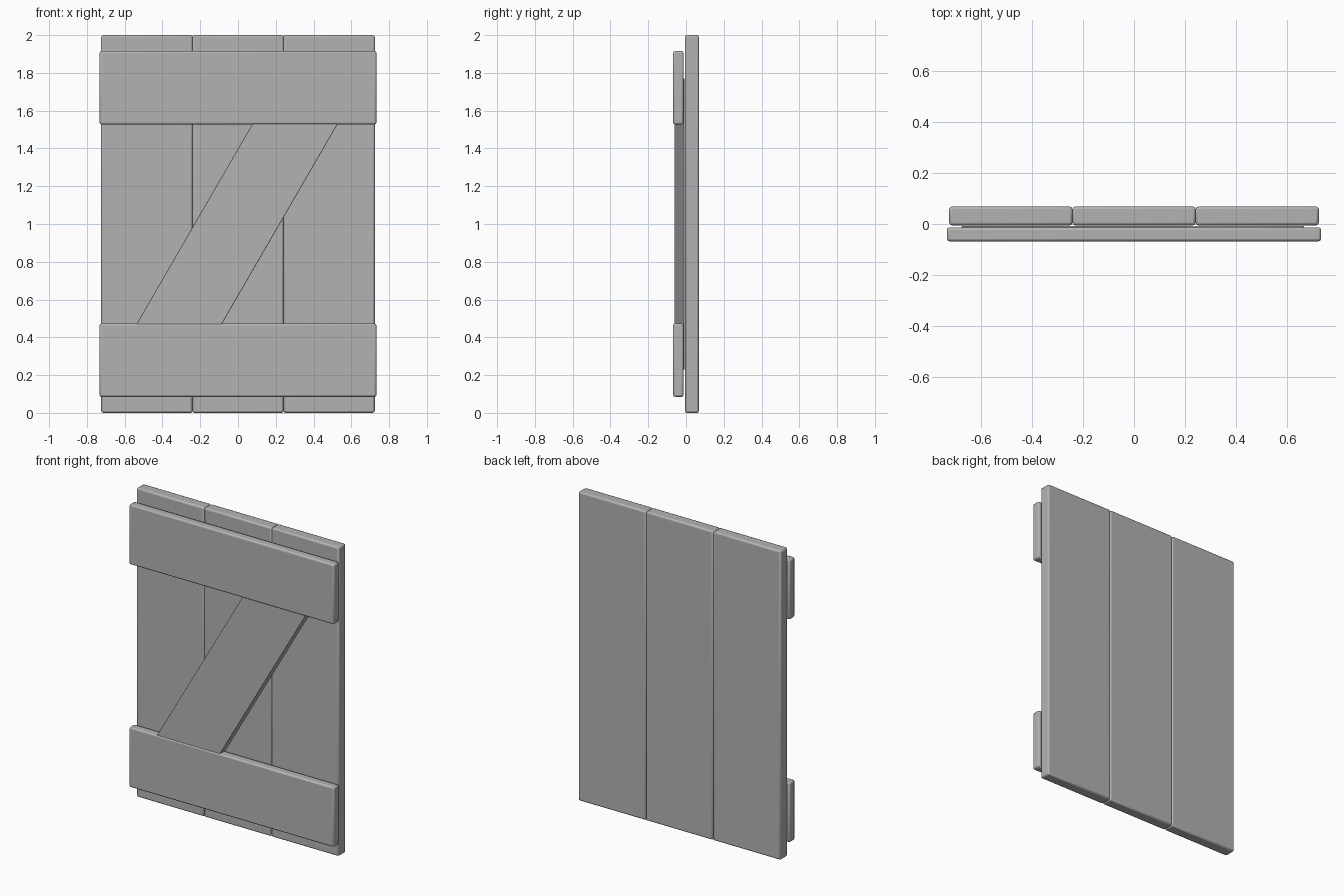
import bpy

cube = bpy.data.objects.get("Cube")
if cube:
    bpy.data.objects.remove(cube, do_unlink=True)

GREY = (0.45, 0.45, 0.45, 1.0)
mat = bpy.data.materials.new("plain grey")
mat.use_nodes = True
mat.diffuse_color = GREY
mat.node_tree.nodes["Principled BSDF"].inputs["Base Color"].default_value = GREY


def board(name, x0, x1, y0, y1, z0, z1, lean=0.0, bevel=0.01):
    """Bevelled board; lean slides the top sideways relative to the bottom."""
    verts = [(x + lean * (z - (z0 + z1) / 2), y, z)
             for z in (z0, z1) for y in (y0, y1) for x in (x0, x1)]
    faces = [(0, 2, 3, 1), (4, 5, 7, 6), (0, 1, 5, 4),
             (2, 6, 7, 3), (0, 4, 6, 2), (1, 3, 7, 5)]
    mesh = bpy.data.meshes.new(name)
    mesh.from_pydata(verts, [], faces)
    mesh.materials.append(mat)
    obj = bpy.data.objects.new(name, mesh)
    bpy.context.collection.objects.link(obj)
    mod = obj.modifiers.new("soft edges", "BEVEL")
    mod.width = bevel
    mod.segments = 2
    bpy.ops.object.select_all(action="DESELECT")
    obj.select_set(True)
    bpy.context.view_layer.objects.active = obj
    bpy.ops.object.shade_smooth_by_angle()
    return obj


# Three upright planks side by side
plank_width = 0.4827
for i, side in enumerate(("right", "middle", "left")):
    centre = (i - 1) * plank_width
    board(side + "_plank", centre - plank_width / 2, centre + plank_width / 2,
          -0.005, 0.068, 0.0, 2.0)

# Horizontal battens across the front
for name, bottom in (("lower_batten", 0.085), ("upper_batten", 1.527)):
    board(name, -0.733, 0.733, -0.068, -0.013, bottom, bottom + 0.388)

# Slanted brace, its ends running into the battens
board("diagonal_brace", -0.231, 0.221, -0.062, -0.008, 0.23, 1.77,
      lean=0.579, bevel=0.003)
